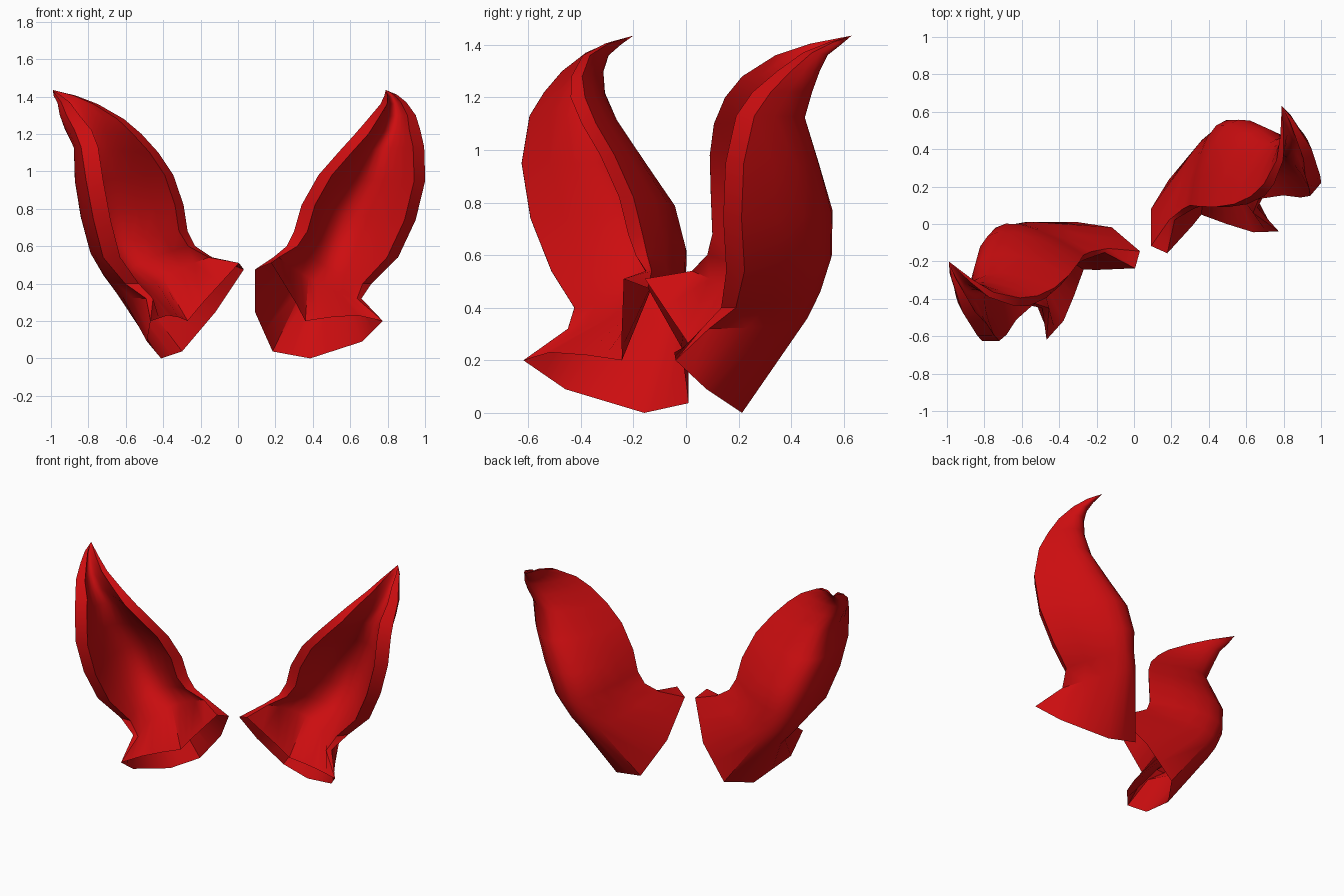
import bpy
import bmesh
import math
from mathutils import Vector, Matrix

cube = bpy.data.objects.get("Cube")
if cube:
    bpy.data.objects.remove(cube, do_unlink=True)

SEGMENTS = 10      # steps across the back and across the hollow of an ear
YAW = math.radians(25)


def make_material(name, colour):
    material = bpy.data.materials.new(name)
    material.use_nodes = True
    material.diffuse_color = colour
    node = material.node_tree.nodes["Principled BSDF"]
    node.inputs["Base Color"].default_value = colour
    node.inputs["Roughness"].default_value = 0.7
    return material


def vectors(points):
    return [Vector(point) for point in points]


def halved(points):
    """Insert a midpoint into every span of a polyline."""
    result = [points[0]]
    for start, end in zip(points, points[1:]):
        result += [start.lerp(end, 0.5), end]
    return result


def arch(start, middle, end):
    """Parabolic arch passing through three points."""
    control = middle * 2 - (start + end) / 2
    result = []
    for step in range(SEGMENTS + 1):
        t = step / SEGMENTS
        result.append(start * (1 - t) ** 2 + control * 2 * t * (1 - t) + end * t ** 2)
    return result


# Open base of the ear: back edge from inner to outer corner, front edge back again
base_back = vectors([(.033, -.145, .475), (.115, .034, .25), (.267, .135, .037),
                     (.44, .03, 0), (.635, -.21, .09), (.685, -.363, .2)])
base_front = vectors([(.685, -.363, .2), (.56, -.31, .23), (.45, -.21, .22),
                      (.347, -.107, .2), (.28, -.14, .29), (.095, -.217, .51)])

# Guide lines running from the base to the tip
inner_rim = vectors([(.18, -.06, .54), (.27, -.037, .6), (.314, -.036, .68),
                     (.348, -.058, .82), (.428, -.1, .98), (.53, -.13, 1.1),
                     (.63, -.13, 1.2), (.72, -.1, 1.28), (.834, -.014, 1.36),
                     (.91, .1, 1.405)])
outer_rim = vectors([(.635, -.2, .32), (.727, -.13, .4), (.87, -.16, .54),
                     (.95, -.21, .74), (1, -.224, .95), (1.012, -.185, 1.13),
                     (1.02, -.12, 1.22), (1.03, -.04, 1.3), (1.018, .054, 1.37),
                     (1.007, .148, 1.41)])
crown = vectors([(.57, .255, .38), (.63, .275, .48), (.68, .295, .6),
                 (.74, .27, .77), (.82, .175, .95), (.865, .09, 1.12),
                 (.935, .085, 1.22), (.965, .1, 1.3), (.975, .13, 1.36),
                 (.985, .185, 1.4)])
tip = Vector((.982, .237, 1.435))

# Offsets across the two rim strips at full width
inner_strip = Vector((.065, -.03, 0))
outer_strip = Vector((-.083, -.038, 0))


def ear_rings():
    rings = [halved(base_back) + halved(base_front)]
    rows = len(crown)
    for row, (inner, outer, top) in enumerate(zip(inner_rim, outer_rim, crown)):
        # Rim strips taper at both ends; the shell is thickest near the base
        width = min(1, 0.4 + 0.4 * row, 0.25 * (rows - row))
        thickness = max(0.28, 0.6 - 0.13 * row)
        hollow = top.lerp(inner.lerp(outer, 0.5), thickness)
        back = arch(inner, top, outer)
        front = arch(outer + outer_strip * width, hollow, inner + inner_strip * width)
        rings.append(back + front)
    return rings


def build_ear(name, side, material):
    bm = bmesh.new()
    place = Matrix.Rotation(YAW, 4, 'Z') @ Matrix.Diagonal((side, 1, 1, 1))
    rings = [[bm.verts.new(place @ point) for point in ring] for ring in ear_rings()]
    count = len(rings[0])

    # Shell: back, outer rim, hollow and inner rim in closed bands
    for lower, upper in zip(rings, rings[1:]):
        for i in range(count):
            j = (i + 1) % count
            bm.faces.new((lower[i], lower[j], upper[j], upper[i]))

    # Pointed tip
    point = bm.verts.new(place @ tip)
    for i in range(count):
        bm.faces.new((rings[-1][i], rings[-1][(i + 1) % count], point))

    bmesh.ops.remove_doubles(bm, verts=bm.verts[:], dist=0.0005)
    bmesh.ops.recalc_face_normals(bm, faces=bm.faces[:])
    mesh = bpy.data.meshes.new(name)
    bm.to_mesh(mesh)
    bm.free()
    mesh.materials.append(material)
    ear = bpy.data.objects.new(name, mesh)
    bpy.context.collection.objects.link(ear)

    bpy.ops.object.select_all(action='DESELECT')
    ear.select_set(True)
    bpy.context.view_layer.objects.active = ear
    bpy.ops.object.shade_smooth_by_angle(angle=math.radians(45))


red = make_material("red", (0.61, 0.004, 0.005, 1))
build_ear("left_ear", 1, red)
build_ear("right_ear", -1, red)
